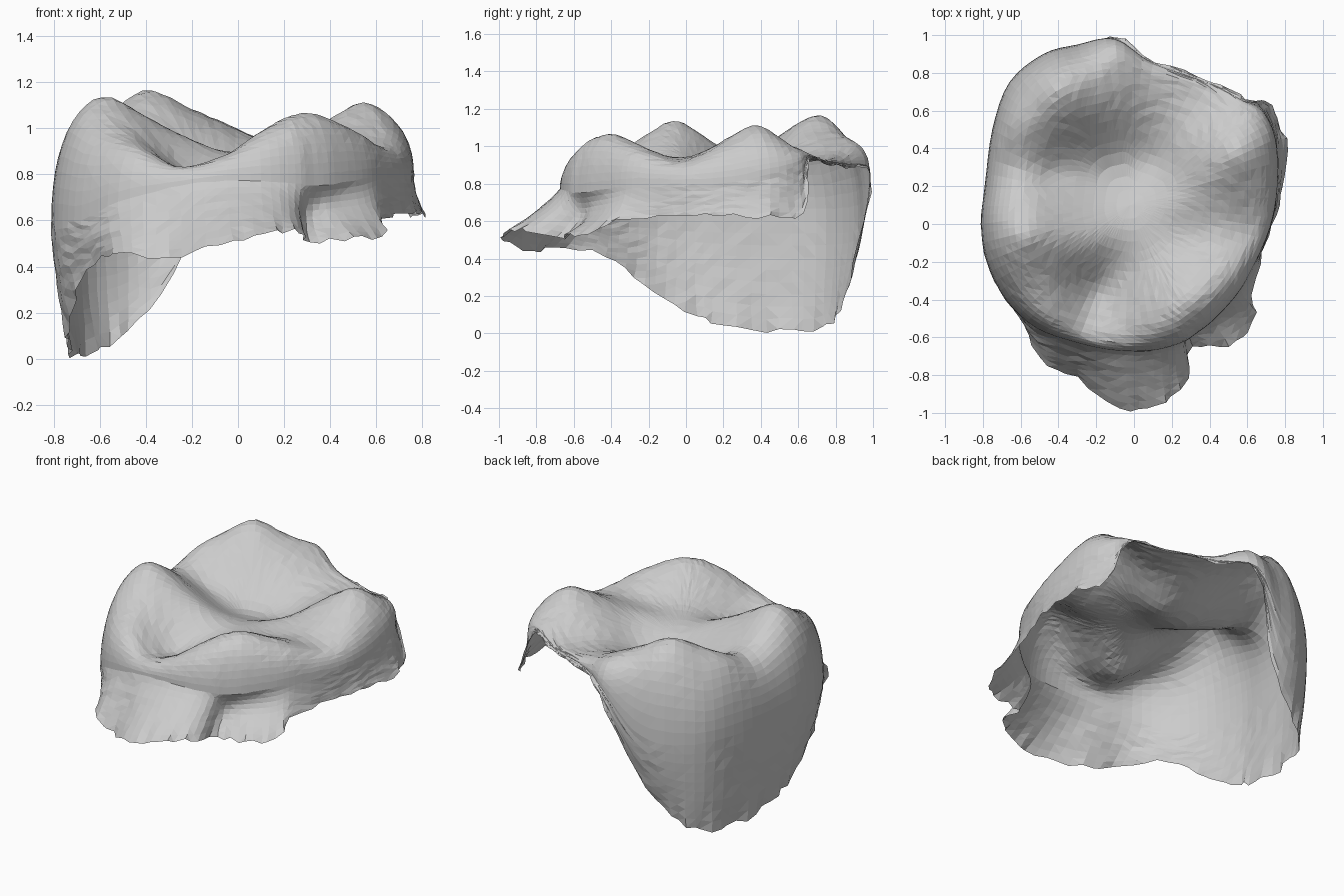
import bpy, bmesh, math, random

if "Cube" in bpy.data.objects:
    bpy.data.objects.remove(bpy.data.objects["Cube"])
random.seed(4)

# outline control points: widest x, y, shoulder z, then lower edge x, y, z
RIM = [
    (.76, .2, .8, .79, .2, .63), (.75, .45, .85, .80, .45, .62),
    (.68, .6, .9, .72, .63, .64), (.58, .65, .95, .6, .66, .92),
    (.4, .745, .92, .41, .755, .9), (.1, .85, .91, .11, .86, .89),
    (-.1, .98, .88, -.09, .99, .85),
    (-.3, .95, .66, -.28, .9, .36), (-.48, .90, .6, -.47, .82, .12),
    (-.66, .75, .6, -.62, .73, .03), (-.75, .5, .6, -.71, .5, .01),
    (-.79, .2, .6, -.73, .2, .05), (-.81, 0, .6, -.74, 0, .12),
    (-.78, -.2, .6, -.71, -.22, .26), (-.68, -.4, .6, -.62, -.43, .42),
    (-.52, -.55, .68, -.5, -.70, .46), (-.3, -.63, .74, -.3, -.82, .44),
    (-.1, -.67, .77, -.08, -.98, .5), (.1, -.67, .77, .12, -.96, .54),
    (.25, -.63, .76, .27, -.85, .55), (.33, -.58, .75, .31, -.66, .51),
    (.42, -.51, .76, .5, -.65, .52), (.54, -.38, .78, .63, -.52, .54),
    (.62, -.25, .8, .64, -.3, .61), (.72, -.02, .8, .73, 0, .63)]

# chewing surface heights: x, y, z
CUSPS = [(-.42, .72, 1.2), (-.65, .52, 1.09), (-.15, .8, 1.08), (-.65, .72, 1.06),
         (-.32, .54, 1.06), (-.1, .6, .99), (.1, .75, .96), (.38, .7, .93)]
CUSPS += [(-.58, -.05, 1.15), (-.6, -.3, 1.05), (-.36, -.08, 1.03), (-.72, .1, 1.07)]
CUSPS += [(.28, -.4, 1.08), (.5, -.25, 1.02), (.1, -.5, 1.0), (0, -.58, .94)]
CUSPS += [(.55, .38, 1.12), (.68, .3, 1.07), (.6, .58, 1.02), (.36, .27, 1.01),
          (.35, .55, .95)]
# ridge running diagonally between two cusps
RIDGE = [(-.2, -.08, .95), (-.05, -.04, .9), (.18, .1, .92)]
GROOVES = [(-.72, .3, 1.0), (-.42, .28, .91), (-.15, .3, .83), (.1, .33, .83),
           (-.2, .15, .87), (.6, -.02, .94), (.3, -.06, .92),
           (-.2, -.35, .8), (-.25, -.52, .84), (-.42, -.5, .95), (-.04, -.22, .86)]
PTS = CUSPS + RIDGE + GROOVES
BASE = .95


def kernel(ax, ay, bx, by):
    return math.sqrt((ax - bx) ** 2 + (ay - by) ** 2 + .006)


def solve(a):
    """Gauss-Jordan elimination on an augmented matrix."""
    n = len(a)
    for i in range(n):
        p = max(range(i, n), key=lambda r: abs(a[r][i]))
        a[i], a[p] = a[p], a[i]
        a[i] = [v / a[i][i] for v in a[i]]
        for r in range(n):
            if r != i:
                f = a[r][i]
                a[r] = [v - f * w for v, w in zip(a[r], a[i])]
    return [row[n] for row in a]


WEIGHTS = solve([[kernel(p[0], p[1], q[0], q[1]) for q in PTS] + [p[2] - BASE] for p in PTS])


def height(x, y):
    return BASE + sum(w * kernel(x, y, p[0], p[1]) for w, p in zip(WEIGHTS, PTS))


def rim_at(u):
    """Closed Catmull-Rom through the outline points."""
    n = len(RIM)
    i, t = int(u), u - int(u)
    a, b, c, d = (RIM[(i + k) % n] for k in (-1, 0, 1, 2))
    return [.5 * (2 * q + (r - p) * t + (2 * p - 5 * q + 4 * r - s) * t * t
                  + (3 * q - p - 3 * r + s) * t ** 3) for p, q, r, s in zip(a, b, c, d)]


# crown shell: domed chewing surface, then open wall down to the ragged edge
SEG, TOP, WALL = 100, 22, 9
CX, CY = -.02, .1
bm = bmesh.new()
centre = bm.verts.new((CX, CY, height(CX, CY)))
rings = [[] for _ in range(TOP + WALL)]
for j in range(SEG):
    x, y, zs, bx, by, bz = rim_at(j * len(RIM) / SEG)
    jag = [random.uniform(-.013, .013) for _ in range(3)]
    flare = 1.8 - .6 * min(1, max(0, (-y - .4) / .2))
    # undercut above the small front-right flap
    dent = .06 * math.exp(-((x - .38) ** 2 + (y + .53) ** 2) / .03)
    for k in range(1, TOP + 1):
        s = math.sin(k / TOP * math.pi / 2) ** .9
        px, py = CX + s * (x - CX), CY + s * (y - CY)
        h = height(px, py)
        dome = math.sqrt(max(0, 1 - s ** 9))
        rough = .003 * min(1, s * s * 3) * random.uniform(-1, 1)
        rings[k - 1].append(bm.verts.new((px, py, zs + (h - zs) * dome + rough)))
    for k in range(1, WALL + 1):
        t = k / WALL
        f, e = t ** flare, t ** 6
        rough = .003 * random.uniform(-1, 1)
        inward = dent * math.sin(math.pi * t)
        rings[TOP + k - 1].append(bm.verts.new((
            x + (bx - x) * f + jag[0] * e + rough - .5 * inward,
            y + (by - y) * f + jag[1] * e + rough + inward,
            max(0, zs + (bz - zs) * t + jag[2] * e))))
for j in range(SEG):
    n = (j + 1) % SEG
    bm.faces.new((centre, rings[0][j], rings[0][n]))
    for a, b in zip(rings, rings[1:]):
        bm.faces.new((a[j], b[j], b[n], a[n]))

bmesh.ops.triangulate(bm, faces=bm.faces[:])
mesh = bpy.data.meshes.new("tooth_crown")
bm.to_mesh(mesh)
bm.free()
crown = bpy.data.objects.new("tooth_crown", mesh)
bpy.context.collection.objects.link(crown)
